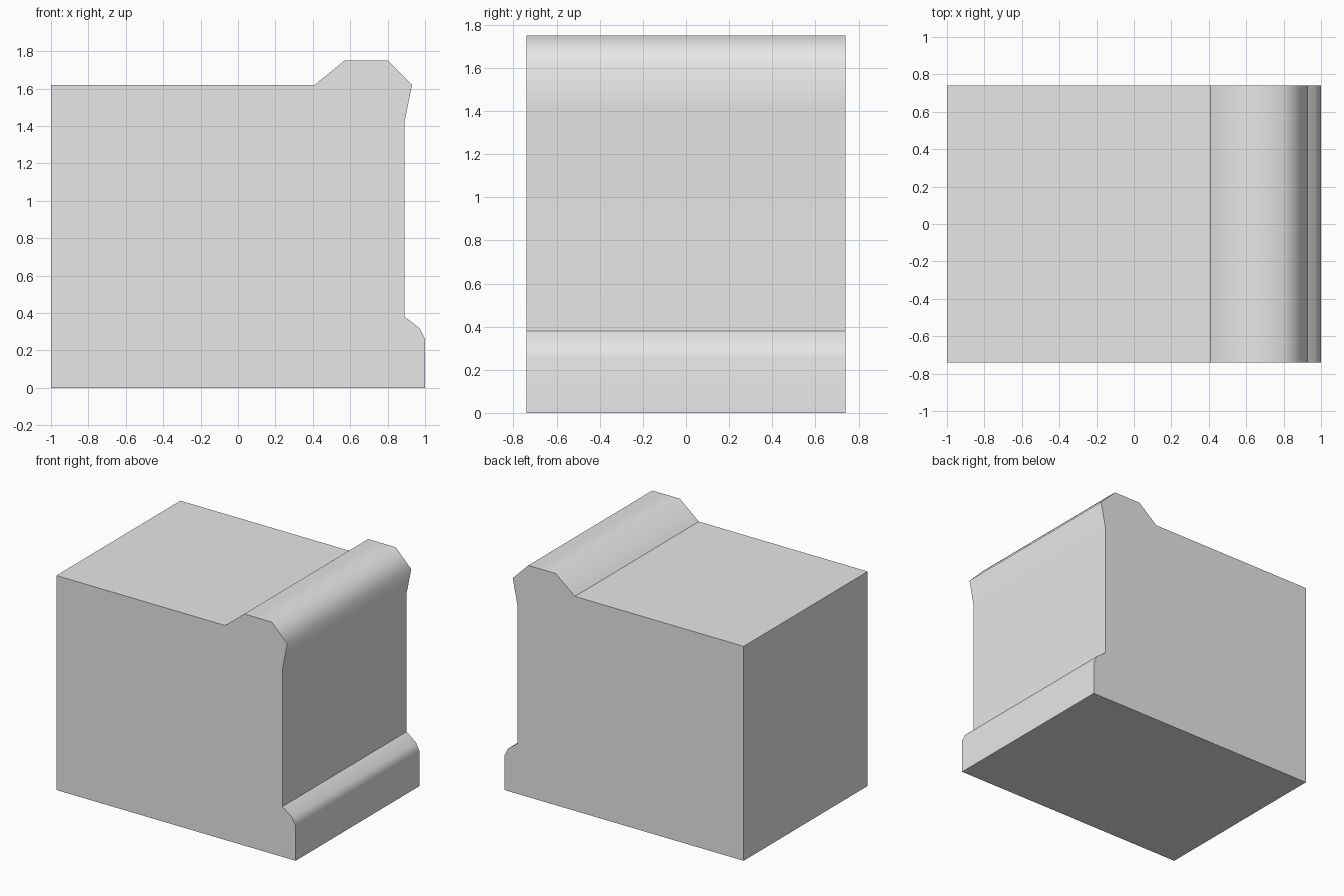
import bpy
import bmesh

cube = bpy.data.objects.get("Cube")
if cube:
    bpy.data.objects.remove(cube, do_unlink=True)

# Plain light grey
grey = bpy.data.materials.new("light_grey")
grey.use_nodes = True
colour = (0.8, 0.8, 0.8, 1)
grey.diffuse_color = colour
grey.node_tree.nodes["Principled BSDF"].inputs["Base Color"].default_value = colour

HALF_DEPTH = 0.74

# Cross-section (x, z, crease): plinth, wall, rolled rim, flat top
profile = [
    (-1, 0, True), (1, 0, True),
    (1, 0.26, False), (0.97, 0.32, False), (0.89, 0.38, True),
    (0.89, 1.42, False), (0.93, 1.62, False), (0.8, 1.75, False),
    (0.57, 1.75, False), (0.41, 1.62, True), (-1, 1.62, True),
]

# Sweep the cross-section from front to back
bm = bmesh.new()
front = [bm.verts.new((x, -HALF_DEPTH, z)) for x, z, _ in profile]
back = [bm.verts.new((x, HALF_DEPTH, z)) for x, z, _ in profile]
bm.faces.new(front)
bm.faces.new(back[::-1])
for i in range(len(profile)):
    bm.faces.new((front[i - 1], back[i - 1], back[i], front[i]))
bmesh.ops.recalc_face_normals(bm, faces=bm.faces)

# Round shading across the mouldings, creases and end outlines kept sharp
for face in bm.faces:
    face.smooth = True
for edge in bm.edges:
    edge.smooth = False
for a, b, (_, _, crease) in zip(front, back, profile):
    bm.edges.get((a, b)).smooth = not crease

mesh = bpy.data.meshes.new("moulded_block")
bm.to_mesh(mesh)
bm.free()
mesh.materials.append(grey)
block = bpy.data.objects.new("moulded_block", mesh)
bpy.context.collection.objects.link(block)

# Keep the broad walls flat beside the rounded mouldings
weighted = block.modifiers.new("weighted_normals", "WEIGHTED_NORMAL")
weighted.keep_sharp = True
